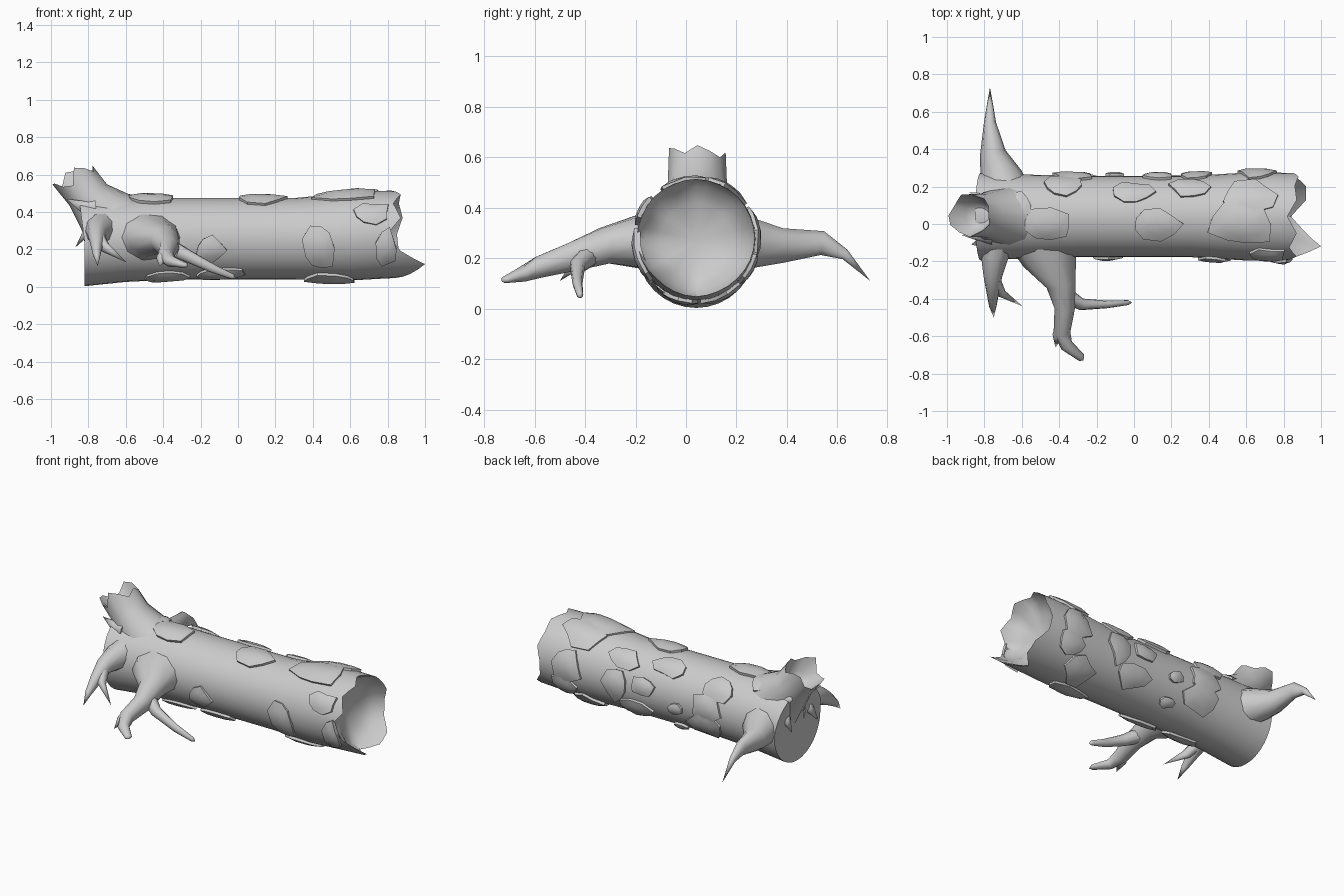
import bpy, bmesh, math, random
from mathutils import Vector

if "Cube" in bpy.data.objects:
    bpy.data.objects.remove(bpy.data.objects["Cube"])

random.seed(4)
wood = bpy.data.materials.new("grey_wood")
wood.diffuse_color = (0.6, 0.6, 0.6, 1)
wood.use_nodes = True
wood.node_tree.nodes["Principled BSDF"].inputs["Base Color"].default_value = wood.diffuse_color


def interp(table, t):
    for (a, va), (b, vb) in zip(table, table[1:]):
        if t <= b:
            return va + (vb - va) * max(0, (t - a) / (b - a))
    return table[-1][1]


def loft(name, rings, start=None, end=None, angle=40):
    """Skin equal-length rings, closing either end with a fan to a point."""
    bm = bmesh.new()
    rows = [[bm.verts.new(p) for p in ring] for ring in rings]
    n = len(rows[0])
    for a, b in zip(rows, rows[1:]):
        for i in range(n):
            j = (i + 1) % n
            bm.faces.new((a[i], a[j], b[j], b[i]))
    for row, tip in ((rows[0], start), (rows[-1], end)):
        if tip is not None:
            c = bm.verts.new(tip)
            for i in range(n):
                bm.faces.new((row[i], row[(i + 1) % n], c))
    bmesh.ops.recalc_face_normals(bm, faces=bm.faces)
    me = bpy.data.meshes.new(name)
    bm.to_mesh(me)
    bm.free()
    me.materials.append(wood)
    ob = bpy.data.objects.new(name, me)
    bpy.context.collection.objects.link(ob)
    bpy.ops.object.select_all(action='DESELECT')
    ob.select_set(True)
    bpy.context.view_layer.objects.active = ob
    bpy.ops.object.shade_smooth_by_angle(angle=math.radians(angle))
    return ob


# Trunk outline along x
RADIUS = [(-0.83, 0.235), (-0.6, 0.225), (-0.3, 0.217), (0.3, 0.217),
          (0.6, 0.235), (0.8, 0.235), (1.0, 0.225)]
CENTRE_Z = [(-0.83, 0.237), (-0.5, 0.257), (0.4, 0.257), (0.8, 0.28), (1.0, 0.28)]


def on_trunk(x, theta, lift=0.0, scale=1.0):
    r = interp(RADIUS, x) * scale + lift
    return Vector((x, 0.04 + r * math.cos(theta), interp(CENTRE_Z, x) + r * math.sin(theta)))


# Hollow log with a splintered right end
SIDES = 32
angles = [2 * math.pi * i / SIDES for i in range(SIDES)]
jag = [.85, .88, .86, .87, .82, .87, .83, .87, .80, .87, 1.0, .92, .84, .92, .92, .86]
rim = [jag[i // 2] if i % 2 == 0 else (jag[i // 2] + jag[(i // 2 + 1) % 16]) / 2
       for i in range(SIDES)]
rings = [[on_trunk(-0.82 - 0.03 * max(0, math.sin(t)), t) for t in angles]]
for x in (-0.6, -0.3, 0, 0.3, 0.6, 0.75):
    rings.append([on_trunk(x, t) for t in angles])
rings.append([on_trunk(x, t) for x, t in zip(rim, angles)])
for x, s, k in ((0.80, 0.87, 0.35), (0.76, 0.6, 0.1), (0.74, 0.3, 0)):
    rings.append([on_trunk(x + (e - 0.87) * k, t, 0, s) for e, t in zip(rim, angles)])
loft("log", rings, (-0.8, 0.04, 0.25), (0.73, 0.04, 0.27))


# Roots: path points are x, y, z, width radius, height radius
def tube_rings(path, sides=10):
    pts = [Vector(p[:3]) for p in path]
    out = []
    for i, p in enumerate(path):
        d = (pts[min(i + 1, len(pts) - 1)] - pts[max(i - 1, 0)]).normalized()
        side = d.cross(Vector((0, 0, 1))).normalized()
        up = side.cross(d)
        out.append([pts[i] + side * p[3] * math.cos(a) + up * p[4] * math.sin(a)
                    for a in (2 * math.pi * k / sides for k in range(sides))])
    return out


def root(name, path, tip):
    loft(name, tube_rings(path), path[0][:3], tip, 75)


root("back_root", [(-.68, .14, .26, .14, .15), (-.71, .25, .26, .115, .105),
                   (-.755, .38, .25, .07, .072), (-.77, .54, .26, .033, .05),
                   (-.77, .63, .215, .018, .022)], (-.77, .73, .11))
root("front_root", [(-.47, -.08, .26, .2, .15), (-.45, -.18, .265, .15, .11),
                    (-.39, -.32, .25, .08, .075), (-.37, -.45, .205, .055, .06),
                    (-.385, -.58, .165, .045, .045), (-.36, -.65, .135, .035, .03),
                    (-.28, -.715, .115, .022, .014)], (-.27, -.73, .11))
root("front_root_fork", [(-.4, -.36, .23, .05, .05), (-.28, -.43, .17, .032, .035),
                         (-.14, -.43, .1, .02, .025), (-.03, -.42, .055, .013, .015)],
     (-.01, -.42, .045))
root("front_root_knot", [(-.38, -.53, .19, .035, .03), (-.41, -.6, .15, .028, .03)],
     (-.42, -.66, .11))
root("end_root", [(-.72, -.06, .3, .11, .12), (-.745, -.17, .3, .075, .08),
                  (-.755, -.28, .28, .05, .055), (-.755, -.36, .23, .035, .04),
                  (-.755, -.44, .17, .02, .022)], (-.75, -.5, .11))
root("end_root_fork", [(-.755, -.28, .28, .035, .04), (-.71, -.37, .21, .025, .03)],
     (-.595, -.44, .13))

# Broken branch stump with a jagged open rim
axis = Vector((-0.5, 0, 0.86)).normalized()
across = Vector((0.86, 0, 0.5)).normalized()


def stump_ring(c, rx, ry, teeth=(0,)):
    return [Vector(c) + across * rx * math.cos(a) + Vector((0, ry * math.sin(a), 0))
            + axis * teeth[k % len(teeth)]
            for k, a in ((k, 2 * math.pi * k / 14) for k in range(14))]


teeth = [.01, -.01, -.02, .03, .05, .0, -.01, .03, .03, -.01, -.03, .05, .02, -.02]
loft("branch_stump", [stump_ring((-.58, .04, .3), .23, .17),
                      stump_ring((-.7, .04, .4), .165, .155),
                      stump_ring((-.8, .045, .49), .115, .12),
                      stump_ring((-.875, .045, .58), .118, .115, teeth),
                      stump_ring((-.83, .045, .52), .085, .085)],
     None, (-.78, .045, .43), 60)

# Splinters on the left end
for k, (x, y, z, tip) in enumerate((
        (-.82, -.06, .42, (-.92, -.06, .47)), (-.81, -.09, .3, (-.87, -.11, .21)),
        (-.81, .13, .42, (-.88, .17, .46)), (-.81, .13, .3, (-.86, .15, .23)))):
    root(f"splinter_{k + 1}", [(x + .06, y, z, .05, .05), (x, y, z, .035, .04)], tip)


# Bark plates: x, angle in degrees, half length, half arc width
BARK = [(-.38, 43, .12, .08), (-.47, 103, .15, .09), (0, 54, .11, .07), (.3, 47, .11, .07),
        (.12, 100, .13, .09), (.57, 100, .19, .13), (-.15, 196, .08, .08),
        (.43, 194, .09, .14), (.8, 200, .06, .1), (.5, 253, .14, .07), (-.1, 238, .15, .06),
        (-.38, 245, .14, .07), (.66, 8, .1, .12), (.12, 12, .09, .06), (.32, 4, .09, .12),
        (-.32, 8, .11, .08), (-.1, -8, .05, .04), (.62, 62, .15, .09), (.55, 300, .1, .1),
        (.2, 325, .13, .08), (-.3, -25, .12, .1), (.68, -28, .1, .07), (-.1, 310, .05, .04),
        (-.62, 75, .09, .07), (.72, 150, .1, .06)]
for k, (x, deg, half, arc) in enumerate(BARK):
    n = 9
    shape = [random.uniform(0.72, 1.15) for _ in range(n)]

    def outline(scale, lift):
        ring = []
        for i in range(n):
            a = 2 * math.pi * i / n
            px = x + half * scale * shape[i] * math.cos(a)
            th = math.radians(deg) + arc / 0.22 * scale * shape[i] * math.sin(a)
            ring.append(on_trunk(px, th, lift))
        return ring

    loft(f"bark_plate_{k + 1}", [outline(1, -.012), outline(1, .014), outline(.55, .022)],
         None, on_trunk(x, math.radians(deg), .024), 35)
